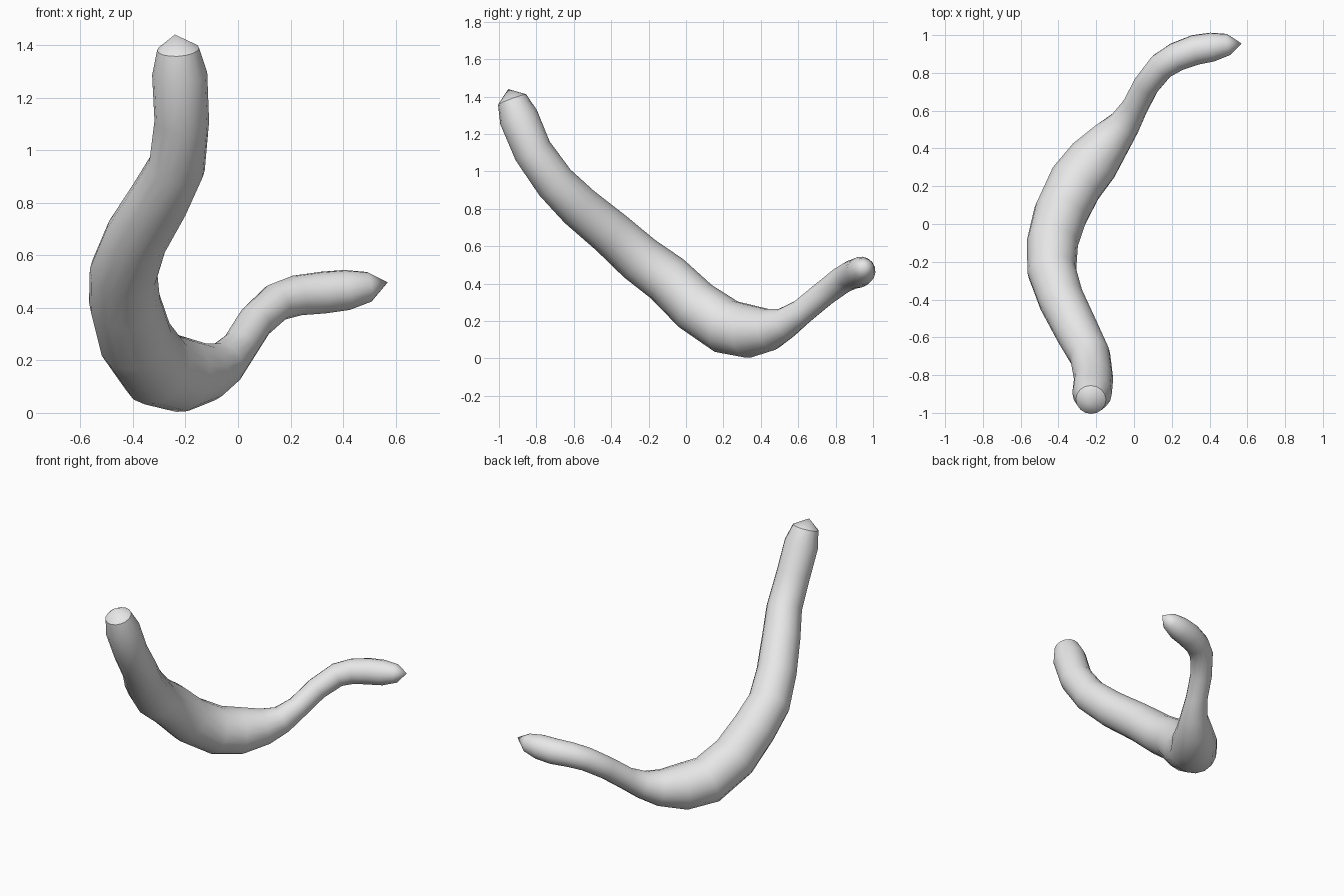
import bpy, bmesh, math
from mathutils import Vector

if "Cube" in bpy.data.objects:
    bpy.data.objects.remove(bpy.data.objects["Cube"])

SIDES = 16

# Centre line of the horn-like tube: x, y, z, radius
PATH = [
    (-0.228, -0.930, 1.385, 0.080),
    (-0.222, -0.895, 1.290, 0.105),
    (-0.214, -0.820, 1.110, 0.104),
    (-0.232, -0.700, 0.940, 0.108),
    (-0.300, -0.570, 0.810, 0.116),
    (-0.385, -0.400, 0.670, 0.122),
    (-0.435, -0.250, 0.535, 0.130),
    (-0.432, -0.100, 0.425, 0.136),
    (-0.390, 0.050, 0.280, 0.143),
    (-0.310, 0.215, 0.170, 0.148),
    (-0.215, 0.335, 0.145, 0.143),
    (-0.120, 0.450, 0.155, 0.112),
    (-0.050, 0.530, 0.188, 0.085),
    (0.005, 0.620, 0.250, 0.069),
    (0.065, 0.735, 0.345, 0.069),
    (0.145, 0.835, 0.420, 0.073),
    (0.225, 0.885, 0.447, 0.077),
    (0.325, 0.922, 0.458, 0.080),
    (0.415, 0.937, 0.468, 0.077),
    (0.500, 0.950, 0.480, 0.057),
]
THICK_TIP = (-0.240, -0.950, 1.440)
THIN_TIP = (0.570, 0.955, 0.497)

grey = bpy.data.materials.new("light_grey")
grey.diffuse_color = (0.8, 0.8, 0.8, 1)
grey.use_nodes = True
grey.node_tree.nodes["Principled BSDF"].inputs["Base Color"].default_value = grey.diffuse_color

points = [Vector(p[:3]) for p in PATH]
bm = bmesh.new()
rings = []
side = Vector((1, 0, 0))

# Rings carried along the path without twisting
for i, (centre, row) in enumerate(zip(points, PATH)):
    ahead = (points[min(i + 1, len(points) - 1)] - centre).normalized()
    behind = (centre - points[max(i - 1, 0)]).normalized()
    tangent = (ahead + behind).normalized()
    side = (side - tangent * side.dot(tangent)).normalized()
    up = tangent.cross(side)
    ring = []
    for k in range(SIDES):
        a = 2 * math.pi * k / SIDES
        ring.append(bm.verts.new(centre + row[3] * (math.cos(a) * side + math.sin(a) * up)))
    rings.append(ring)

# Tube wall
for r0, r1 in zip(rings, rings[1:]):
    for k in range(SIDES):
        n = (k + 1) % SIDES
        bm.faces.new((r0[k], r0[n], r1[n], r1[k]))

# Pointed end caps
for ring, tip in ((rings[0], THICK_TIP), (rings[-1], THIN_TIP)):
    apex = bm.verts.new(tip)
    for k in range(SIDES):
        bm.faces.new((ring[k], ring[(k + 1) % SIDES], apex))

bmesh.ops.recalc_face_normals(bm, faces=bm.faces[:])
mesh = bpy.data.meshes.new("curved_tube")
bm.to_mesh(mesh)
bm.free()
mesh.materials.append(grey)

tube = bpy.data.objects.new("curved_tube", mesh)
bpy.context.collection.objects.link(tube)
bpy.context.view_layer.objects.active = tube
tube.select_set(True)
bpy.ops.object.shade_smooth_by_angle(angle=math.radians(35))
